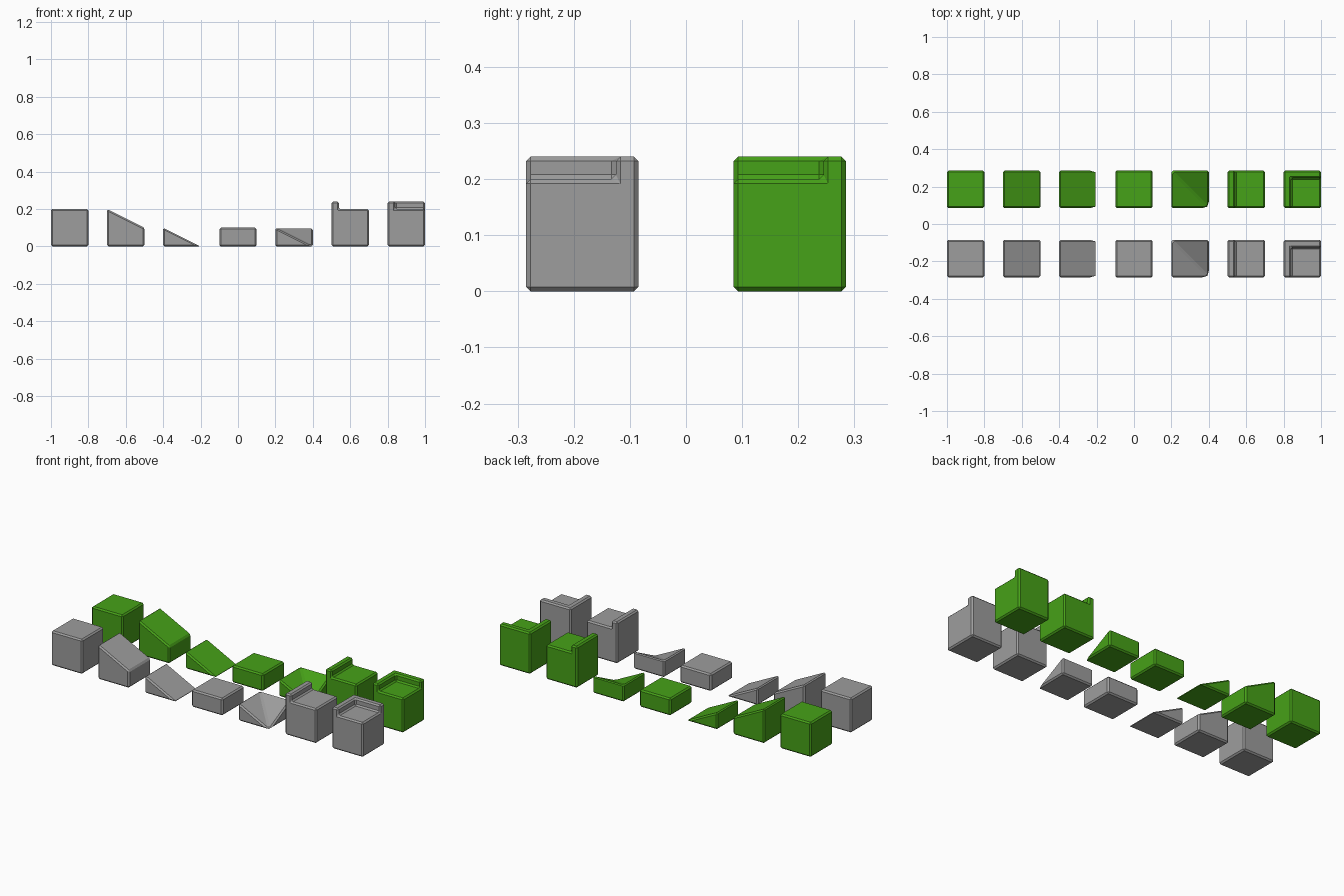
import bpy
import bmesh
import math

if "Cube" in bpy.data.objects:
    bpy.data.objects.remove(bpy.data.objects["Cube"])

W = 0.1       # half width of a tile
T = 0.04      # rim thickness and height
H = 0.2       # full tile height
ROW_Y = 0.185


def material(name, color):
    mat = bpy.data.materials.new(name)
    mat.diffuse_color = (*color, 1)
    mat.use_nodes = True
    mat.node_tree.nodes["Principled BSDF"].inputs["Base Color"].default_value = mat.diffuse_color
    return mat


green = material("grass_green", (0.062, 0.36, 0.009))
grey = material("stone_grey", (0.34, 0.34, 0.34))


def profile_mesh(points):
    """Prism: an x-z outline extruded across the tile's depth."""
    n = len(points)
    verts = [(x, y, z) for y in (-W, W) for x, z in points]
    faces = [list(range(n)), list(range(n, 2 * n))]
    faces += [(i, (i + 1) % n, (i + 1) % n + n, i + n) for i in range(n)]
    return verts, faces


def block(top_left, top_right):
    pts = [(-W, 0), (W, 0), (W, top_right), (-W, top_left)]
    return profile_mesh(pts if top_right > 0 else [pts[0], pts[1], pts[3]])


def inner_corner():
    """Two slopes meeting in a valley that falls to the front right corner."""
    h = H / 2
    verts = [(-W, -W, 0), (W, -W, 0), (W, W, 0), (-W, W, 0),
             (-W, -W, h), (W, W, h), (-W, W, h)]
    faces = [(0, 3, 2, 1), (0, 1, 4), (1, 2, 5), (2, 3, 6, 5), (3, 0, 4, 6),
             (4, 1, 6), (1, 5, 6)]
    return verts, faces


def edge_rim():
    i = -W + T
    return profile_mesh([(-W, 0), (W, 0), (W, H), (i, H), (i, H + T), (-W, H + T)])


def corner_rim():
    """Block with an L-shaped rim on the left and back."""
    i, j, z = -W + T, W - T, H + T
    verts = [(-W, -W, 0), (W, -W, 0), (W, W, 0), (-W, W, 0),
             (i, -W, H), (W, -W, H), (W, j, H), (i, j, H),
             (-W, -W, z), (i, -W, z), (i, j, z), (W, j, z), (W, W, z), (-W, W, z)]
    faces = [(0, 3, 2, 1), (0, 1, 5, 4, 9, 8), (1, 2, 12, 11, 6, 5),
             (2, 3, 13, 12), (3, 0, 8, 13), (4, 5, 6, 7),
             (4, 7, 10, 9), (6, 11, 10, 7), (8, 9, 10, 11, 12, 13)]
    return verts, faces


tiles = [("full_block", block(H, H)), ("upper_ramp", block(H, H / 2)),
         ("lower_ramp", block(H / 2, 0)), ("half_block", block(H / 2, H / 2)),
         ("inner_corner_ramp", inner_corner()), ("edge_rim_block", edge_rim()),
         ("corner_rim_block", corner_rim())]


def add_tile(name, data, x, y, mat):
    mesh = bpy.data.meshes.new(name)
    mesh.from_pydata(data[0], [], data[1])
    bm = bmesh.new()
    bm.from_mesh(mesh)
    bmesh.ops.recalc_face_normals(bm, faces=bm.faces)
    bm.to_mesh(mesh)
    bm.free()
    mesh.materials.append(mat)
    ob = bpy.data.objects.new(name, mesh)
    bpy.context.collection.objects.link(ob)
    ob.location = (x, y, 0)
    # single-step chamfer on all edges, including the valley of the corner ramp
    bev = ob.modifiers.new("chamfer", "BEVEL")
    bev.width = 0.008
    bev.segments = 1
    bev.limit_method = "ANGLE"
    bev.angle_limit = math.radians(30)


# grey row in front, green row behind
for row, y, mat in (("stone", -ROW_Y, grey), ("grass", ROW_Y, green)):
    for k, (name, data) in enumerate(tiles):
        add_tile(f"{name}_{row}", data, -0.9 + 0.3 * k, y, mat)
